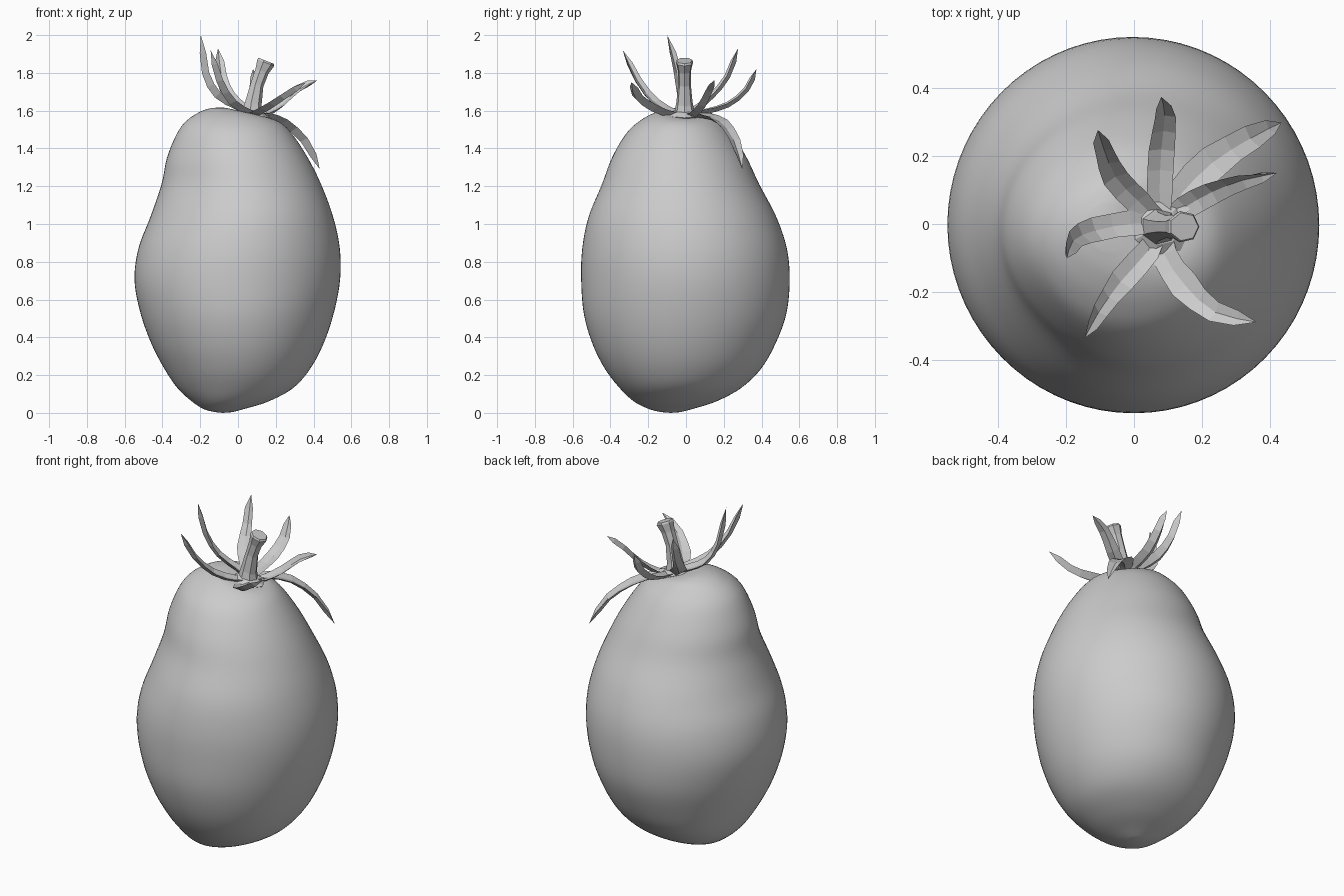
import bpy, bmesh, math, random
from mathutils import Vector

if "Cube" in bpy.data.objects:
    bpy.data.objects.remove(bpy.data.objects["Cube"])

random.seed(4)


def smooth_path(pts, steps):
    """Catmull-Rom interpolation of equal-length tuples."""
    out, n = [], len(pts)
    for i in range(n - 1):
        rows = [pts[max(i - 1, 0)], pts[i], pts[i + 1], pts[min(i + 2, n - 1)]]
        for s in range(steps):
            t = s / steps
            out.append(tuple(0.5 * (2 * b + (c - a) * t + (2 * a - 5 * b + 4 * c - d) * t * t
                                    + (3 * b - a - 3 * c + d) * t ** 3)
                             for a, b, c, d in zip(*rows)))
    out.append(tuple(pts[-1]))
    return out


def loft(name, rings, start, end, smooth=False):
    """Skin closed rings of points, closing both ends with a fan to a point."""
    bm = bmesh.new()
    loops = [[bm.verts.new(p) for p in ring] for ring in rings]
    n = len(loops[0])
    for a, b in zip(loops, loops[1:]):
        for i in range(n):
            bm.faces.new((a[i], a[(i + 1) % n], b[(i + 1) % n], b[i]))
    for loop, tip in ((loops[0], start), (loops[-1], end)):
        v = bm.verts.new(tip)
        for i in range(n):
            bm.faces.new((loop[i], loop[(i + 1) % n], v))
    bmesh.ops.recalc_face_normals(bm, faces=bm.faces)
    for f in bm.faces:
        f.smooth = smooth
    me = bpy.data.meshes.new(name)
    bm.to_mesh(me)
    bm.free()
    ob = bpy.data.objects.new(name, me)
    bpy.context.collection.objects.link(ob)
    return ob


# Fruit body: height, then left, right, front and back extents
LEVELS = [
    (0.004, -.12, -.03, -.13, -.03),
    (0.02, -.18, .03, -.195, .03),
    (0.06, -.24, .16, -.275, .155),
    (0.13, -.315, .29, -.35, .285),
    (0.23, -.385, .38, -.427, .392),
    (0.36, -.455, .45, -.493, .47),
    (0.52, -.514, .505, -.54, .53),
    (0.70, -.548, .54, -.555, .549),
    (0.87, -.528, .539, -.55, .534),
    (1.04, -.465, .503, -.517, .477),
    (1.21, -.408, .44, -.448, .388),
    (1.35, -.379, .37, -.395, .322),
    (1.48, -.325, .285, -.318, .243),
    (1.55, -.27, .215, -.24, .18),
    (1.595, -.20, .12, -.155, .125),
    (1.615, -.14, -.01, -.08, .06),
]
SEG = 72


def bump(a, z, deg, height, spread_z):
    """Soft local weight around one direction and height."""
    d = (a - math.radians(deg)) / 0.55
    return math.exp(-d * d - ((z - height) / spread_z) ** 2)


rings = []
for z, x0, x1, y0, y1 in smooth_path(LEVELS, 5):
    ring = []
    for i in range(SEG):
        a = 2 * math.pi * i / SEG
        # hollow on the front-left shoulder, fuller back-left base
        k = 1 - 0.06 * bump(a, z, 225, 1.34, 0.36) + 0.10 * bump(a, z, 135, 0.06, 0.2)
        x = (x0 + x1) / 2 + (x1 - x0) / 2 * math.cos(a) * k
        y = (y0 + y1) / 2 + (y1 - y0) / 2 * math.sin(a) * k
        # dimple under the stem
        dip = 0.032 * math.exp(-((x - .09) ** 2 + y ** 2) / 0.012) if z > 1.3 else 0
        ring.append((x, y, z - dip))
    rings.append(ring)
loft("fruit_body", rings, (-.08, -.08, 0), (-.08, -.01, 1.617), smooth=True)


# Sepals: half width, twist, then path points from the stem to the tip
SEPALS = [
    (.040, 0.2, [(.08, .02, 1.575), (.075, .10, 1.595), (.08, .22, 1.63), (.09, .32, 1.71), (.08, .373, 1.82)]),
    (.040, -0.4, [(.06, .02, 1.585), (.01, .07, 1.62), (-.055, .14, 1.68), (-.088, .22, 1.78), (-.106, .276, 1.93)]),
    (.038, 0.4, [(.06, .0, 1.585), (-.01, .0, 1.62), (-.115, -.02, 1.68), (-.18, -.05, 1.80), (-.197, -.10, 2.0)]),
    (.036, -0.3, [(.07, -.02, 1.58), (.04, -.08, 1.595), (-.04, -.17, 1.645), (-.105, -.26, 1.76), (-.145, -.335, 1.92)]),
    (.040, 0.2, [(.08, -.02, 1.57), (.09, -.09, 1.58), (.15, -.18, 1.61), (.24, -.26, 1.67), (.36, -.288, 1.75)]),
    (.036, 0.7, [(.10, .01, 1.57), (.15, .05, 1.58), (.23, .095, 1.63), (.32, .13, 1.71), (.42, .15, 1.76)]),
    (.048, 0.0, [(.10, .02, 1.575), (.14, .09, 1.575), (.23, .18, 1.54), (.34, .25, 1.445), (.433, .298, 1.29)]),
]


def sepal(index, half, twist, pts):
    path = [Vector(p) for p in smooth_path(pts, 2)]
    last = len(path) - 1
    outward = path[-1] - path[0]
    rings = []
    for i, p in enumerate(path[:-1]):
        t = i / last
        along = (path[i + 1] - path[max(i - 1, 0)]).normalized()
        flat = Vector((-outward.y, outward.x, 0)).normalized()
        side = (flat - along * flat.dot(along)).normalized()
        up = along.cross(side)
        c, s = math.cos(twist * t), math.sin(twist * t)
        side, up = side * c + up * s, up * c - side * s
        w = half * (0.75 + 0.3 * math.sin(math.pi * t)) * (1 - 0.5 * max(0, t - .5) / .5)
        w *= random.uniform(.9, 1.1)
        rings.append([p - side * w + up * .012, p - up * .014,
                      p + side * w + up * .012, p + up * .002])
    loft(f"sepal_{index}", rings, path[0], path[-1])


for i, (half, twist, pts) in enumerate(SEPALS, 1):
    sepal(i, half, twist, pts)


# Stem and calyx hub: tilted seven-sided discs (x, z, radius)
def stalk(name, stations, lean):
    rings = []
    for x, z, r in stations:
        rings.append([(x + r * math.cos(a), -.008 + r * math.sin(a), z - lean * r * math.cos(a))
                      for a in (2 * math.pi * i / 7 for i in range(7))])
    first, end = stations[0], stations[-1]
    loft(name, rings, (first[0], -.008, first[1]), (end[0], -.008, end[1]))


stalk("calyx_hub", [(.08, 1.56, .07), (.08, 1.58, .09), (.08, 1.60, .055)], 0.2)
stalk("stem", [(.075, 1.575, .058), (.08, 1.64, .044), (.10, 1.74, .034),
               (.125, 1.81, .036), (.145, 1.855, .047), (.147, 1.865, .042)], 0.4)
